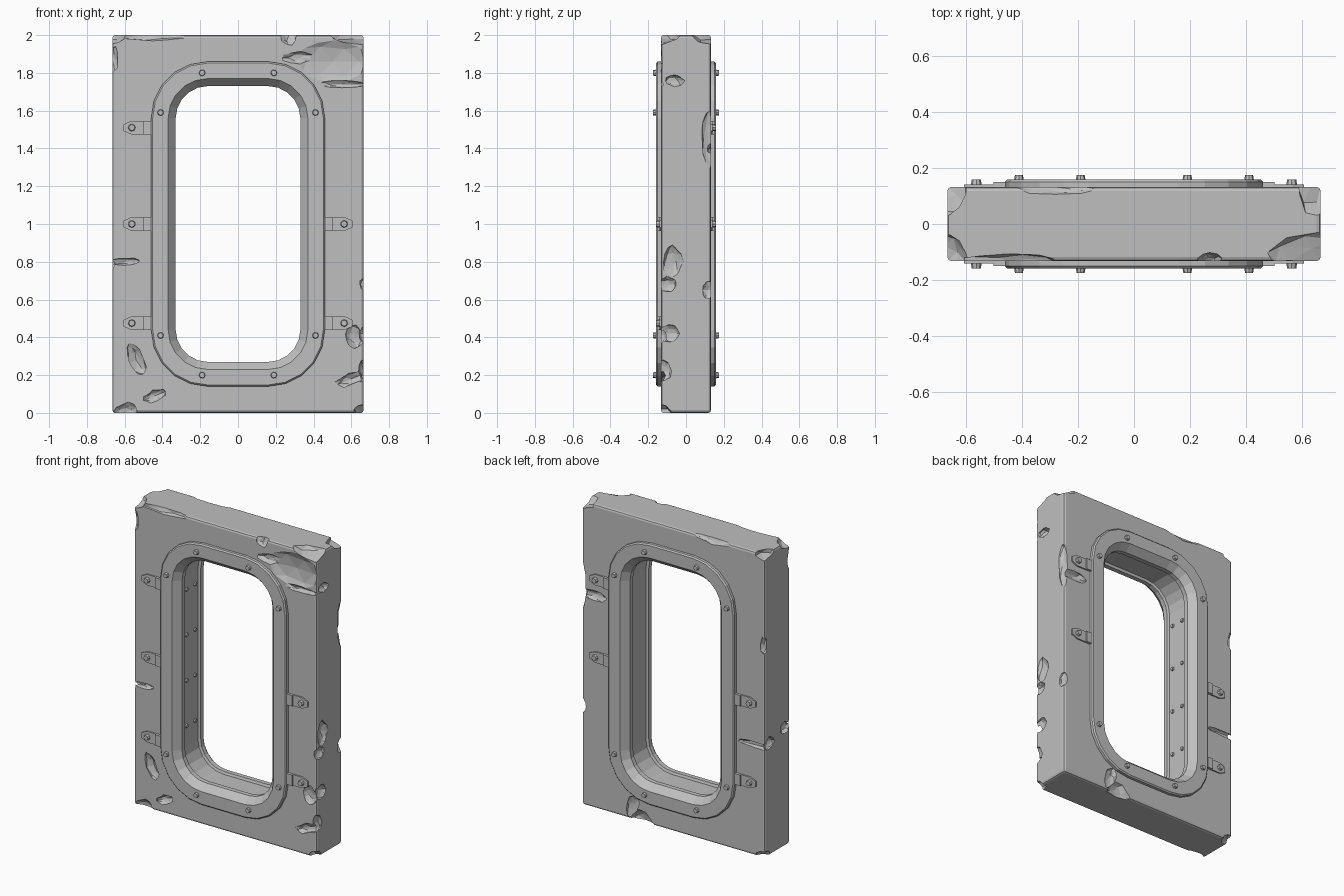
import bpy, bmesh, math, random
from mathutils import Matrix, Vector

cube = bpy.data.objects.get("Cube")
if cube:
    bpy.data.objects.remove(cube)
random.seed(4)

# Single stone grey
GREY = (0.52, 0.52, 0.52, 1)
mat = bpy.data.materials.new("stone_grey")
mat.use_nodes = True
mat.diffuse_color = GREY
bsdf = mat.node_tree.nodes["Principled BSDF"]
bsdf.inputs["Base Color"].default_value = GREY

# Slab half width, half depth and height
WIDE, DEEP, TALL = 0.665, 0.132, 2


def finish(name, bm):
    bmesh.ops.recalc_face_normals(bm, faces=bm.faces)
    mesh = bpy.data.meshes.new(name)
    bm.to_mesh(mesh)
    bm.free()
    mesh.materials.append(mat)
    ob = bpy.data.objects.new(name, mesh)
    bpy.context.collection.objects.link(ob)
    return ob


def outline(grow, seg=5):
    """Rounded opening outline in x and z, enlarged by grow."""
    radius, wide, high = 0.17 + grow, 0.33 + grow, 0.73 + grow
    pts = []
    for k, (sx, sz) in enumerate([(1, 1), (-1, 1), (-1, -1), (1, -1)]):
        for i in range(seg + 1):
            a = math.pi / 2 * (k + i / seg)
            pts.append((sx * (wide - radius) + radius * math.cos(a),
                        1 + sz * (high - radius) + radius * math.sin(a)))
    return pts


def loft(name, profile):
    """Closed ring swept round the opening; profile holds (grow, y)."""
    bm = bmesh.new()
    rings = [[bm.verts.new((x, y, z)) for x, z in outline(grow)] for grow, y in profile]
    count = len(rings[0])
    for a, b in zip(rings, rings[1:] + rings[:1]):
        for i in range(count):
            j = (i + 1) % count
            bm.faces.new((a[i], a[j], b[j], b[i]))
    return finish(name, bm)


def prism(name, pts, start, end):
    """Extrude an x-z polygon between two depths."""
    bm = bmesh.new()
    face = bm.faces.new([bm.verts.new((x, start, z)) for x, z in pts])
    extruded = bmesh.ops.extrude_face_region(bm, geom=[face])["geom"]
    verts = [v for v in extruded if isinstance(v, bmesh.types.BMVert)]
    bmesh.ops.translate(bm, verts=verts, vec=(0, end - start, 0))
    return finish(name, bm)


def bolt(name, base, normal, radius=0.018, height=0.022):
    bm = bmesh.new()
    normal = Vector(normal)
    turn = normal.to_track_quat('Z', 'Y').to_matrix().to_4x4()
    place = Matrix.Translation(Vector(base) + normal * height / 2) @ turn
    bmesh.ops.create_cone(bm, cap_ends=True, segments=8, radius1=radius,
                          radius2=radius * 0.8, depth=height, matrix=place)
    return finish(name, bm)


def chip(loc, size, tilt=0, rough=0.16):
    """Rough lump used to break a piece off the slab."""
    bm = bmesh.new()
    bmesh.ops.create_icosphere(bm, subdivisions=2, radius=1)
    for v in bm.verts:
        v.co *= 1 + random.uniform(-rough, rough)
    place = (Matrix.Translation(loc) @ Matrix.Rotation(math.radians(tilt), 4, 'Y')
             @ Matrix.Diagonal((*size, 1)))
    bmesh.ops.transform(bm, matrix=place, verts=bm.verts)
    return finish("chip_cutter", bm)


# Wall slab with softened edges
bm = bmesh.new()
bmesh.ops.create_cube(bm, size=1, matrix=Matrix.Translation((0, 0, TALL / 2))
                      @ Matrix.Diagonal((WIDE * 2, DEEP * 2, TALL, 1)))
bmesh.ops.bevel(bm, geom=bm.edges[:], offset=0.014, segments=2, profile=0.5,
                affect='EDGES')
slab = finish("wall_slab", bm)

# Doorway and the large smooth break in the upper corner
cutters = [prism("doorway_cutter", outline(0.055), -0.3, 0.3),
           chip((0.5, -0.178, 1.86), (0.24, 0.077, 0.15), rough=0.02)]

# Worn corners, heaviest along the top
for sx in (-1, 1):
    for sy in (-1, 1):
        reach = 0.2 if sx > sy else 0.08
        cutters.append(chip((sx * WIDE, sy * DEEP, TALL), (reach, 0.1, 0.045)))
        if sx != sy:
            cutters.append(chip((sx * WIDE, sy * DEEP, 0), (0.06, 0.06, 0.04)))

# Gouges in the front and back: x, z, half width, half height
gouges = {
    -1: [(-0.45, 2, 0.18, 0.03), (0.27, 2, 0.04, 0.06), (0.33, 1.88, 0.1, 0.03),
         (0.55, 1.74, 0.12, 0.02), (-0.54, 0.28, 0.04, 0.09), (-0.44, 0.09, 0.06, 0.03),
         (-0.6, 0, 0.07, 0.05), (-0.6, 0.8, 0.08, 0.02), (0.6, 0.18, 0.09, 0.03),
         (0.62, 0.4, 0.05, 0.06), (-WIDE, 1.87, 0.03, 0.07)],
    1: [(-0.28, 2, 0.14, 0.03), (0.23, 0, 0.09, 0.07), (0.3, 0.09, 0.04, 0.08),
        (0.58, 1.4, 0.1, 0.03), (-0.6, 0.73, 0.13, 0.02), (-WIDE, 1.4, 0.03, 0.06)],
}
for s, spots in gouges.items():
    for x, z, w, h in spots:
        tilt = -22 if z < 0.5 else 0
        cutters.append(chip((x, s * DEEP, z), (w, 0.015 + min(w, h) / 3, h), tilt))

# Bites out of the side walls: side, y, z, half height
for s, y, z, h in ((1, -0.06, 1.76, 0.03), (1, -0.07, 0.8, 0.08), (1, -0.1, 0.68, 0.04),
                   (1, -0.09, 0.42, 0.05), (1, -DEEP, 0.22, 0.06), (1, DEEP, 1.45, 0.15),
                   (1, DEEP, 0.65, 0.05), (-1, -0.08, 0.78, 0.04), (-1, 0.08, 0.74, 0.04)):
    cutters.append(chip((s * WIDE, y, z), (0.027, 0.05, h)))

for c in cutters:
    c.hide_render = True
    mod = slab.modifiers.new("break", 'BOOLEAN')
    mod.operation, mod.solver, mod.object = 'DIFFERENCE', 'EXACT', c
bpy.context.view_layer.update()
broken = bpy.data.meshes.new_from_object(
    slab.evaluated_get(bpy.context.evaluated_depsgraph_get()))
slab.modifiers.clear()
slab.data = broken
for c in cutters:
    bpy.data.objects.remove(c)

# Door frame and stepped tunnel liner, mirrored front to back
half = [(0.065, 0.12), (0.13, 0.12), (0.13, 0.15), (0.122, 0.158), (0.04, 0.158),
        (0, 0.112), (0, 0.082), (0.016, 0.076)]
loft("door_frame", half + [(grow, -y) for grow, y in reversed(half)])

# Frame bolts on both faces
for s, side in ((-1, "front"), (1, "back")):
    for sx in (-1, 1):
        for sz in (-1, 1):
            for x, rise in ((0.19, 0.8), (0.41, 0.59)):
                bolt(f"{side}_frame_bolt", (sx * x, s * 0.152, 1 + sz * rise), (0, s, 0))

# Clamp tabs with a raised ridge and a bolt
lower = [(0.44, -0.036), (0.565, -0.036), (0.605, -0.018)]
tab = lower + [(x, -z) for x, z in reversed(lower)]
ridge = [(min(x, 0.5), z) for x, z in (tab[0], tab[1], tab[-2], tab[-1])]
top, middle, low = 1.51, 1, 0.475
for side, s, sx, heights in (("front", -1, -1, (top, middle, low)),
                             ("front", -1, 1, (middle, low)),
                             ("back", 1, 1, (top, middle)),
                             ("back", 1, -1, (middle, low))):
    for z in heights:
        for part, pts, y in (("tab", tab, 0.141), ("tab_ridge", ridge, 0.15)):
            prism(f"{side}_{part}", [(sx * x, z + h) for x, h in pts], s * 0.11, s * y)
        bolt(f"{side}_tab_bolt", (sx * 0.562, s * 0.137, z), (0, s, 0), 0.02)

# Paired bolts along one tunnel wall
for i in range(4):
    for y in (-0.045, 0.045):
        bolt("tunnel_bolt", (-0.35, y, 0.57 + 0.3 * i), (1, 0, 0), 0.014, 0.014)
